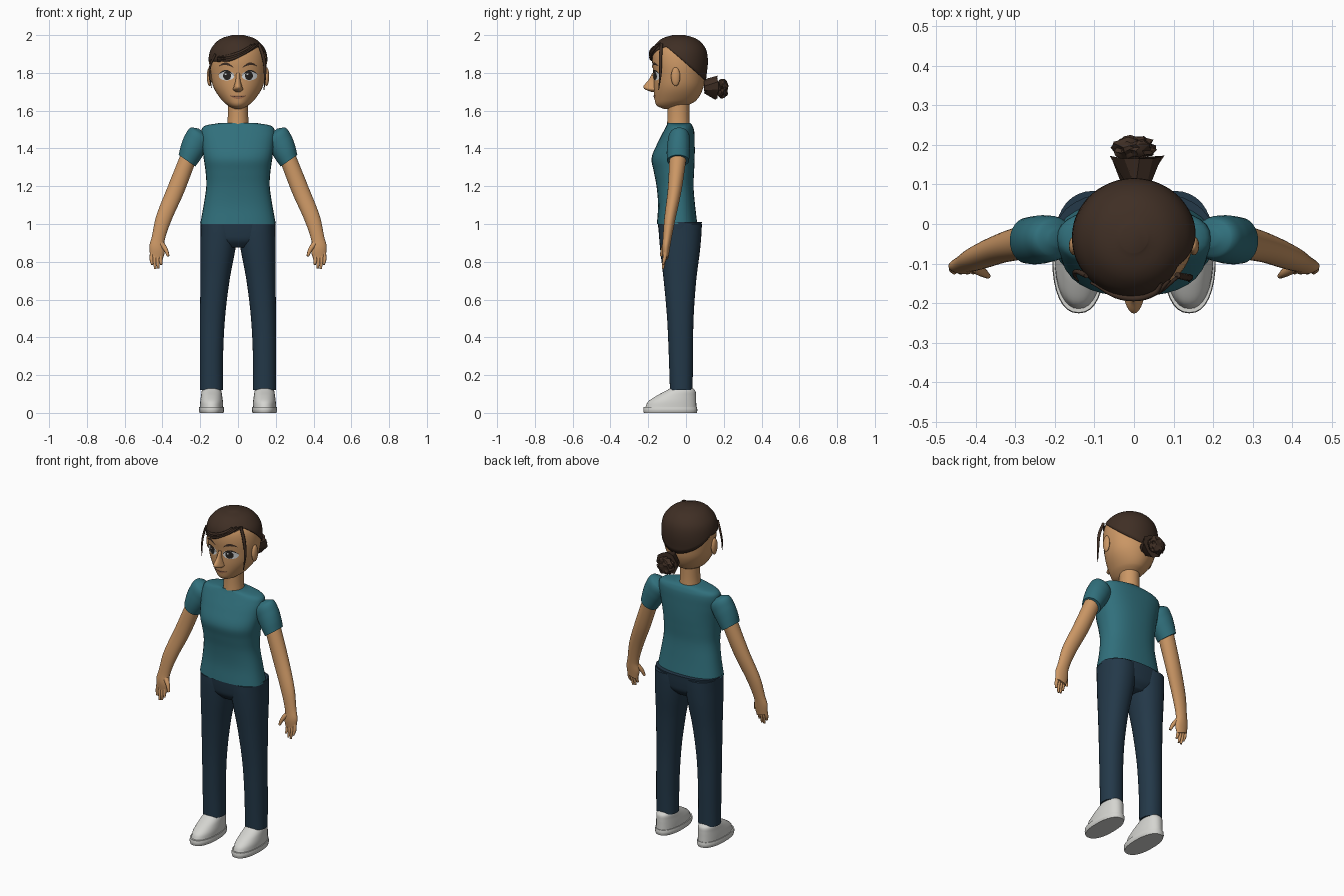
import bpy, bmesh, math, random
from mathutils import Vector, Matrix
from mathutils.bvhtree import BVHTree

random.seed(4)
if "Cube" in bpy.data.objects:
    bpy.data.objects.remove(bpy.data.objects["Cube"])


def material(name, r, g, b):
    m = bpy.data.materials.new(name)
    m.use_nodes = True
    m.diffuse_color = (r, g, b, 1)
    m.node_tree.nodes["Principled BSDF"].inputs["Base Color"].default_value = (r, g, b, 1)
    return m


SKIN = material("skin", 0.60, 0.31, 0.13)
TEAL = material("teal shirt", 0.03, 0.16, 0.20)
NAVY = material("navy trousers", 0.017, 0.04, 0.066)
HAIR = material("dark brown hair", 0.05, 0.028, 0.018)
SHOE = material("pale grey shoe", 0.66, 0.66, 0.63)
WHITE = material("eye white", 0.72, 0.74, 0.75)
IRIS = material("dark iris", 0.02, 0.017, 0.015)
LIP = material("lip", 0.40, 0.17, 0.085)


def finish(name, bm, mat, angle=50):
    bmesh.ops.recalc_face_normals(bm, faces=bm.faces)
    me = bpy.data.meshes.new(name)
    bm.to_mesh(me)
    bm.free()
    me.materials.append(mat)
    ob = bpy.data.objects.new(name, me)
    bpy.context.collection.objects.link(ob)
    bpy.ops.object.select_all(action='DESELECT')
    ob.select_set(True)
    bpy.context.view_layer.objects.active = ob
    bpy.ops.object.shade_smooth_by_angle(angle=math.radians(angle))
    return ob


def section(table, z):
    """Smoothly interpolated (cx, cy, rx, ry) at height z."""
    n = len(table)
    i = max(k for k in range(n - 1) if k == 0 or table[k][0] <= z)
    a, b = table[i], table[i + 1]
    p, q = table[max(i - 1, 0)], table[min(i + 2, n - 1)]
    h = b[0] - a[0]
    t = (z - a[0]) / h
    out = []
    for k in range(1, 5):
        m0 = (b[k] - p[k]) / (b[0] - p[0]) * h
        m1 = (q[k] - a[k]) / (q[0] - a[0]) * h
        d = b[k] - a[k]
        out.append(a[k] + t * m0 + t * t * (3 * d - 2 * m0 - m1) + t ** 3 * (m0 + m1 - 2 * d))
    return out


def ring_point(sec, z, a, power=2.0, slope=0.0, grow=0.0):
    cx, cy, rx, ry = sec
    c, s = math.cos(a), math.sin(a)
    x = (rx + grow) * math.copysign(abs(c) ** (2 / power), c)
    y = (ry + grow) * math.copysign(abs(s) ** (2 / power), s)
    return Vector((cx + x, cy + y, z + slope * x))


def grid(bm, rows, closed=True):
    rows = [[bm.verts.new(p) for p in r] for r in rows]
    n = len(rows[0])
    for r, q in zip(rows, rows[1:]):
        for j in range(n if closed else n - 1):
            k = (j + 1) % n
            bm.faces.new((r[j], r[k], q[k], q[j]))
    return rows


def loft_mesh(table, power, slope, side, n=32, steps=5):
    bm = bmesh.new()
    zs = [a[0] + (b[0] - a[0]) * k / steps for a, b in zip(table, table[1:]) for k in range(steps)]
    zs.append(table[-1][0])
    rows = [[ring_point(section(table, z), z, math.tau * j / n, power, slope) for j in range(n)] for z in zs]
    rows = grid(bm, rows)
    bm.faces.new(rows[0])
    bm.faces.new(rows[-1])
    for v in bm.verts:
        v.co.x *= side
    return bm


def loft(name, table, mat, power=2.0, slope=0.0, side=1):
    return finish(name, loft_mesh(table, power, slope, side), mat)


def ellipsoid(name, loc, size, mat):
    bm = bmesh.new()
    m = Matrix.Translation(loc) @ Matrix.Diagonal((*size, 1))
    bmesh.ops.create_uvsphere(bm, u_segments=20, v_segments=12, radius=1, matrix=m)
    return finish(name, bm, mat)


def strand(name, points, radii, mat):
    """Round tapered tube through points."""
    cu = bpy.data.curves.new(name, 'CURVE')
    cu.dimensions = '3D'
    cu.bevel_depth = 1.0
    cu.bevel_resolution = 2
    cu.resolution_u = 6
    cu.use_fill_caps = True
    sp = cu.splines.new('BEZIER')
    sp.bezier_points.add(len(points) - 1)
    for bp, p, r in zip(sp.bezier_points, points, radii):
        bp.co, bp.radius = p, r
        bp.handle_left_type = bp.handle_right_type = 'AUTO'
    cu.materials.append(mat)
    ob = bpy.data.objects.new(name, cu)
    bpy.context.collection.objects.link(ob)


# Head, neck and nose
HEAD = [(1.61, 0, -.08, .02, .04), (1.625, 0, -.075, .05, .078), (1.655, 0, -.055, .085, .11),
        (1.72, 0, -.04, .128, .131), (1.79, 0, -.035, .146, .137), (1.86, 0, -.035, .15, .144),
        (1.92, 0, -.036, .138, .135), (1.96, 0, -.037, .105, .105), (1.98, 0, -.038, .07, .07),
        (1.99, 0, -.038, .025, .025)]
head_bm = loft_mesh(HEAD, 2.0, 0, 1, n=48)
tree = BVHTree.FromBMesh(head_bm)
finish("head", head_bm, SKIN)
loft("neck", [(1.50, 0, -.04, .06, .062), (1.57, 0, -.04, .054, .058), (1.66, 0, -.04, .054, .058)], SKIN)
loft("nose", [(1.70, 0, -.165, .014, .02), (1.712, 0, -.172, .026, .044), (1.728, 0, -.174, .022, .052),
              (1.76, 0, -.172, .013, .028), (1.80, 0, -.168, .009, .01)], SKIN)


# Painted facial features laid on the face surface
def patch(name, f, mat, lift, nu=20, nv=4):
    def on_face(x, z):
        hit = tree.ray_cast(Vector((x, -1, z)), Vector((0, 1, 0)))[0]
        return hit - Vector((0, lift, 0))
    bm = bmesh.new()
    grid(bm, [[on_face(*f(u / nu, v / nv)) for u in range(nu + 1)] for v in range(nv + 1)], False)
    bmesh.ops.remove_doubles(bm, verts=bm.verts, dist=0.00005)
    ob = finish(name, bm, mat)
    ob.data.flip_normals() if ob.data.polygons[0].normal.y > 0 else None


def disc(cx, cz, rx, rz):
    return lambda u, v: (cx + v * rx * math.cos(math.tau * u), cz + v * rz * math.sin(math.tau * u))


def band(x0, x1, z0, z1, arch, width):
    def f(u, v):
        w = width * (.25 + math.sin(math.pi * u))
        return x0 + (x1 - x0) * u, z0 + (z1 - z0) * u + arch * 4 * u * (1 - u) + (v - .5) * w
    return f


for side, tag in ((1, "left"), (-1, "right")):
    patch(tag + "_eye_white", disc(side * .061, 1.785, .041, .025), WHITE, .003)
    patch(tag + "_iris", disc(side * .058, 1.785, .021, .023), IRIS, .005)
    patch(tag + "_eye_glint", disc(side * .058 - .008, 1.793, .005, .005), WHITE, .0065)
    patch(tag + "_lashes", band(side * .019, side * .104, 1.783, 1.79, .025, .007), IRIS, .006)
    patch(tag + "_eyebrow", band(side * .025, side * .10, 1.828, 1.836, .016, .011), HAIR, .005)
    ellipsoid(tag + "_ear", (side * .151, -.055, 1.78), (.014, .024, .05), SKIN)
patch("lips", band(-.042, .042, 1.678, 1.678, -.007, .014), LIP, .003)
patch("mouth_line", band(-.042, .042, 1.679, 1.679, -.005, .003), HAIR, .005)


# Hair cap with a swept parting
def hairline(p):
    front = 1.86 + .1 * max(0, (p.x + .05) / .18) ** 1.3
    return min(front, 1.94 - .9 * (p.y + .1), 1.97)


bm = bmesh.new()
N, ROWS, TOP = 72, 14, 1.9895
columns = []
for j in range(N):
    a, z = math.tau * j / N, 1.85
    for _ in range(12):
        z = hairline(ring_point(section(HEAD, z), z, a))
    col = []
    for i in range(ROWS + 1):
        h = z + (TOP - z) * math.sin(i / ROWS * math.pi / 2)
        p = ring_point(section(HEAD, h), h, a, grow=.007)
        p.z += .010 * (i / ROWS)
        col.append(p)
    columns.append(col)
rows = grid(bm, [[c[i] for c in columns] for i in range(ROWS + 1)])
bm.faces.new(rows[-1])
cap = finish("hair_cap", bm, HAIR)
mod = cap.modifiers.new("thickness", 'SOLIDIFY')
mod.thickness, mod.offset = .012, -1

# Loose locks framing the face
strand("left_lock", [(.11, -.13, 1.955), (.135, -.135, 1.88), (.143, -.135, 1.80), (.138, -.145, 1.71)],
       (.008, .009, .007, .002), HAIR)
strand("right_lock", [(-.12, -.13, 1.90), (-.146, -.12, 1.84), (-.15, -.13, 1.78), (-.14, -.145, 1.72)],
       (.007, .006, .005, .0015), HAIR)
for k in range(3):
    strand("fringe_lock", [(.11 - .02 * k, -.135 - .008 * k, 1.958 - .004 * k), (.05, -.176, 1.915 + .008 * k),
                           (-.03, -.185, 1.875 + .01 * k), (-.11, -.148, 1.86 + .012 * k)],
           (.004, .007, .008, .003), HAIR)

# Gathered tail and tousled bun
bm = bmesh.new()
m = Matrix.Translation((.005, .135, 1.725)) @ Matrix.Rotation(-math.pi / 2, 4, 'X')
bmesh.ops.create_cone(bm, cap_ends=True, segments=10, radius1=.03, radius2=.065, depth=.06, matrix=m)
for v in bm.verts:
    v.co += Vector([random.uniform(-.012, .012) for _ in range(3)])
finish("hair_tail", bm, HAIR, 25)
bm = bmesh.new()
bmesh.ops.create_icosphere(bm, subdivisions=3, radius=1)
for v in bm.verts:
    v.co *= random.uniform(.8, 1.1)
    v.co = Vector((v.co.x * .056, v.co.y * .032, v.co.z * .052)) + Vector((0, .193, 1.715))
finish("hair_bun", bm, HAIR, 25)

# Shirt body
loft("shirt", [(1.0, 0, -.047, .2, .107), (1.1, 0, -.05, .182, .098), (1.2, 0, -.058, .168, .098),
               (1.28, 0, -.064, .172, .107), (1.35, 0, -.068, .182, .114), (1.43, 0, -.052, .192, .098),
               (1.495, 0, -.037, .194, .08), (1.522, 0, -.035, .17, .068), (1.535, 0, -.038, .095, .06)],
     TEAL, power=2.4)

# Hips
loft("trouser_hips", [(.875, 0, -.033, .08, .07), (.91, 0, -.033, .16, .1), (.95, 0, -.033, .193, .11),
                      (1.01, 0, -.033, .2, .117)], NAVY, power=2.4)

# Paired limbs
for side, tag in ((1, "left"), (-1, "right")):
    loft(tag + "_sleeve", [(1.335, .27, -.042, .044, .058), (1.38, .25, -.041, .052, .061),
                           (1.43, .225, -.038, .056, .06), (1.475, .2, -.036, .05, .05),
                           (1.492, .19, -.036, .02, .02)], TEAL, slope=.7, side=side)
    loft(tag + "_arm", [(.82, .432, -.108, .033, .014), (.87, .428, -.106, .041, .021),
                        (.92, .423, -.1, .034, .023), (1.03, .393, -.085, .04, .03),
                        (1.18, .33, -.06, .044, .037), (1.38, .252, -.04, .042, .046)],
         SKIN, slope=.3, side=side)
    for k in range(4):
        x = side * (.408 + .016 * k)
        drop = (.785, .765, .762, .785)[k]
        strand(tag + "_finger", [(x, -.108, .85), (x + side * .002, -.115, .81), (x - side * .002, -.122, drop)],
               (.011, .010, .006), SKIN)
    strand(tag + "_thumb", [(side * .405, -.108, .895), (side * .383, -.122, .865), (side * .369, -.132, .83)],
           (.016, .012, .007), SKIN)
    loft(tag + "_trouser_leg", [(.12, .14, -.025, .061, .06), (.3, .14, -.027, .061, .064),
                                (.5, .135, -.03, .066, .07), (.7, .122, -.032, .077, .086),
                                (.86, .107, -.031, .092, .105), (.95, .1, -.031, .098, .113),
                                (1.0, .1, -.031, .098, .115)], NAVY, power=2.2, side=side)
    loft(tag + "_shoe_sole", [(0, .14, -.083, .063, .14), (.015, .14, -.083, .067, .143),
                              (.032, .14, -.083, .065, .141)], SHOE, power=2.3, side=side)
    loft(tag + "_shoe_upper", [(.03, .14, -.08, .061, .135), (.06, .14, -.073, .06, .127),
                               (.09, .14, -.052, .056, .105), (.115, .14, -.03, .052, .08),
                               (.132, .14, -.022, .046, .058)], SHOE, power=2.2, side=side)
